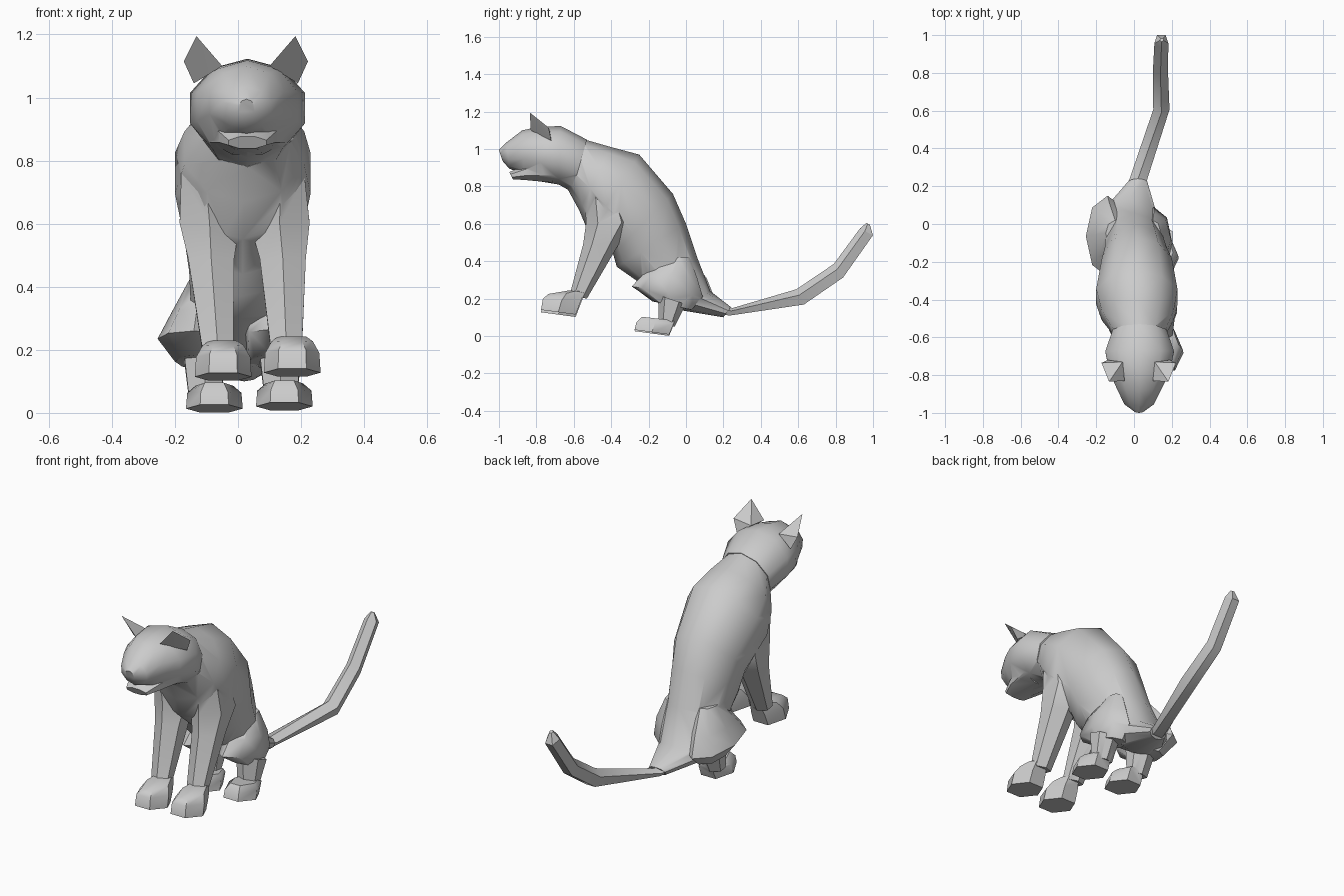
import bpy, bmesh, math
from mathutils import Vector


def shade(ob, angle):
    bpy.ops.object.select_all(action='DESELECT')
    ob.select_set(True)
    bpy.context.view_layer.objects.active = ob
    bpy.ops.object.shade_smooth_by_angle(angle=math.radians(angle))


def finish(name, bm, angle):
    bmesh.ops.recalc_face_normals(bm, faces=bm.faces[:])
    me = bpy.data.meshes.new(name)
    bm.to_mesh(me)
    bm.free()
    ob = bpy.data.objects.new(name, me)
    bpy.context.collection.objects.link(ob)
    shade(ob, angle)
    return ob


def loft(name, rings, n=8, flat=False, dx=0, dy=0, dz=0, angle=50):
    """Each ring: (y1, z1, y2, z2, half_width, centre_x), spanning two profile points.
    flat=True turns the ring so its ends are flat edges instead of corners."""
    bm = bmesh.new()
    loops = []
    phase = math.pi / n if flat else 0
    fit = math.cos(phase)
    side = max(abs(math.sin(phase + 2 * math.pi * i / n)) for i in range(n))
    for y1, z1, y2, z2, hw, cx in rings:
        mid = Vector((cx + dx, (y1 + y2) / 2 + dy, (z1 + z2) / 2 + dz))
        half = Vector((0, (y1 - y2) / 2, (z1 - z2) / 2))
        loop = []
        for i in range(n):
            a = phase + 2 * math.pi * i / n
            p = mid + half * (math.cos(a) / fit) + Vector((hw * math.sin(a) / side, 0, 0))
            loop.append(bm.verts.new(p))
        loops.append(loop)
    for a, b in zip(loops, loops[1:]):
        for i in range(n):
            j = (i + 1) % n
            bm.faces.new((a[i], a[j], b[j], b[i]))
    bm.faces.new(loops[0])
    bm.faces.new(loops[-1])
    return finish(name, bm, angle)


def weld(base, parts):
    """Union the parts into base so that no hidden inner walls remain."""
    for part in parts:
        mod = base.modifiers.new("union", 'BOOLEAN')
        mod.operation = 'UNION'
        mod.solver = 'EXACT'
        mod.object = part
        bpy.context.view_layer.objects.active = base
        bpy.ops.object.modifier_apply(modifier=mod.name)
        bpy.data.objects.remove(part)
    shade(base, 45)


# torso from neck to tail root, swinging to the left at the rump
torso = loft("body", [
    (-0.54, 1.05, -0.63, 0.78, 0.13, 0.03),
    (-0.40, 1.01, -0.57, 0.67, 0.19, 0.02),
    (-0.25, 0.97, -0.52, 0.55, 0.215, 0.015),
    (-0.07, 0.76, -0.39, 0.44, 0.185, 0.015),
    (0.00, 0.60, -0.37, 0.37, 0.165, 0.01),
    (0.06, 0.42, -0.27, 0.30, 0.15, 0.0),
    (0.13, 0.24, -0.04, 0.14, 0.14, -0.025),
    (0.24, 0.155, 0.20, 0.10, 0.05, 0.02)], n=10)
parts = []

# head, muzzle and jaw
parts.append(loft("head", [
    (-0.53, 1.05, -0.61, 0.77, 0.142, 0.03),
    (-0.67, 1.123, -0.68, 0.81, 0.182, 0.03),
    (-0.79, 1.118, -0.77, 0.825, 0.16, 0.03),
    (-0.875, 1.10, -0.87, 0.865, 0.118, 0.028),
    (-0.96, 1.035, -0.945, 0.895, 0.078, 0.027),
    (-1.00, 0.995, -0.98, 0.935, 0.025, 0.027)], n=10))
parts.append(loft("jaw", [
    (-0.71, 0.95, -0.71, 0.82, 0.12, 0.03),
    (-0.86, 0.915, -0.86, 0.834, 0.09, 0.03),
    (-0.945, 0.876, -0.925, 0.838, 0.06, 0.03)], flat=True))

# paw template, reused on all four legs: sole, side and top rings
paw = [
    (-0.775, 0.135, -0.59, 0.11, 0.09, 0),
    (-0.765, 0.195, -0.565, 0.175, 0.086, 0),
    (-0.735, 0.220, -0.545, 0.225, 0.065, 0),
    (-0.63, 0.238, -0.55, 0.235, 0.045, 0)]
hind_paw = [(y1, min(z1, 0.175), y2, min(z2, 0.17), w, x) for y1, z1, y2, z2, w, x in paw[:2]]
hind_paw.append((-0.735, 0.205, -0.565, 0.185, 0.06, 0))

# front legs: centre x at shoulder, upper arm, elbow, wrist and paw
for xs, lift in (((-0.105, -0.09, -0.085, -0.065, -0.047), -0.008),
                 ((0.135, 0.132, 0.142, 0.153, 0.172), 0.005)):
    parts.append(loft("front_leg", [
        (-0.54, 0.78, -0.32, 0.70, 0.075, xs[0]),
        (-0.535, 0.60, -0.28, 0.61, 0.095, xs[1]),
        (-0.55, 0.49, -0.36, 0.49, 0.073, xs[2]),
        (-0.622, 0.22, -0.53, 0.20, 0.05, xs[3])], n=6))
    parts.append(loft("front_paw", paw, n=6, flat=True, dx=xs[4], dz=lift))

# hind legs: haunch, shin, paw; the left haunch splays out further
haunch_left = [
    (-0.12, 0.43, 0.02, 0.43, 0.05, -0.10),
    (-0.22, 0.33, 0.11, 0.31, 0.08, -0.13),
    (-0.28, 0.26, 0.15, 0.21, 0.115, -0.14),
    (-0.18, 0.185, 0.06, 0.14, 0.08, -0.12)]
haunch_right = [
    (-0.10, 0.42, 0.02, 0.42, 0.04, 0.10),
    (-0.22, 0.34, 0.06, 0.31, 0.09, 0.105),
    (-0.29, 0.265, 0.09, 0.21, 0.098, 0.105),
    (-0.17, 0.185, 0.03, 0.14, 0.075, 0.105)]
for haunch, sx, px, lift in ((haunch_left, -0.105, -0.075, -0.109),
                             (haunch_right, 0.135, 0.147, -0.102)):
    parts.append(loft("haunch", haunch))
    parts.append(loft("shin", [
        (-0.15, 0.22, 0.0, 0.17, 0.068, sx),
        (-0.145, 0.07, -0.06, 0.05, 0.052, sx)], n=6))
    parts.append(loft("hind_paw", hind_paw, n=6, flat=True, dx=px, dy=0.5, dz=lift))

weld(torso, parts)

# ears, mirrored about the head centre
for side, name in ((-1, "left_ear"), (1, "right_ear")):
    bm = bmesh.new()
    for x, y, z in ((0.157, -0.835, 1.195), (0.197, -0.735, 1.115), (0.165, -0.72, 1.045),
                    (0.075, -0.83, 1.10), (0.085, -0.73, 1.105)):
        bm.verts.new((0.025 + side * x, y, z))
    bmesh.ops.convex_hull(bm, input=bm.verts[:])
    finish(name, bm, 20)

# tail
loft("tail", [
    (0.22, 0.155, 0.20, 0.11, 0.05, 0.015),
    (0.25, 0.15, 0.23, 0.105, 0.047, 0.025),
    (0.59, 0.25, 0.635, 0.16, 0.043, 0.145),
    (0.79, 0.385, 0.845, 0.305, 0.04, 0.14),
    (0.93, 0.575, 1.007, 0.535, 0.037, 0.145),
    (0.965, 0.605, 0.985, 0.595, 0.01, 0.147)], n=5, angle=30)
